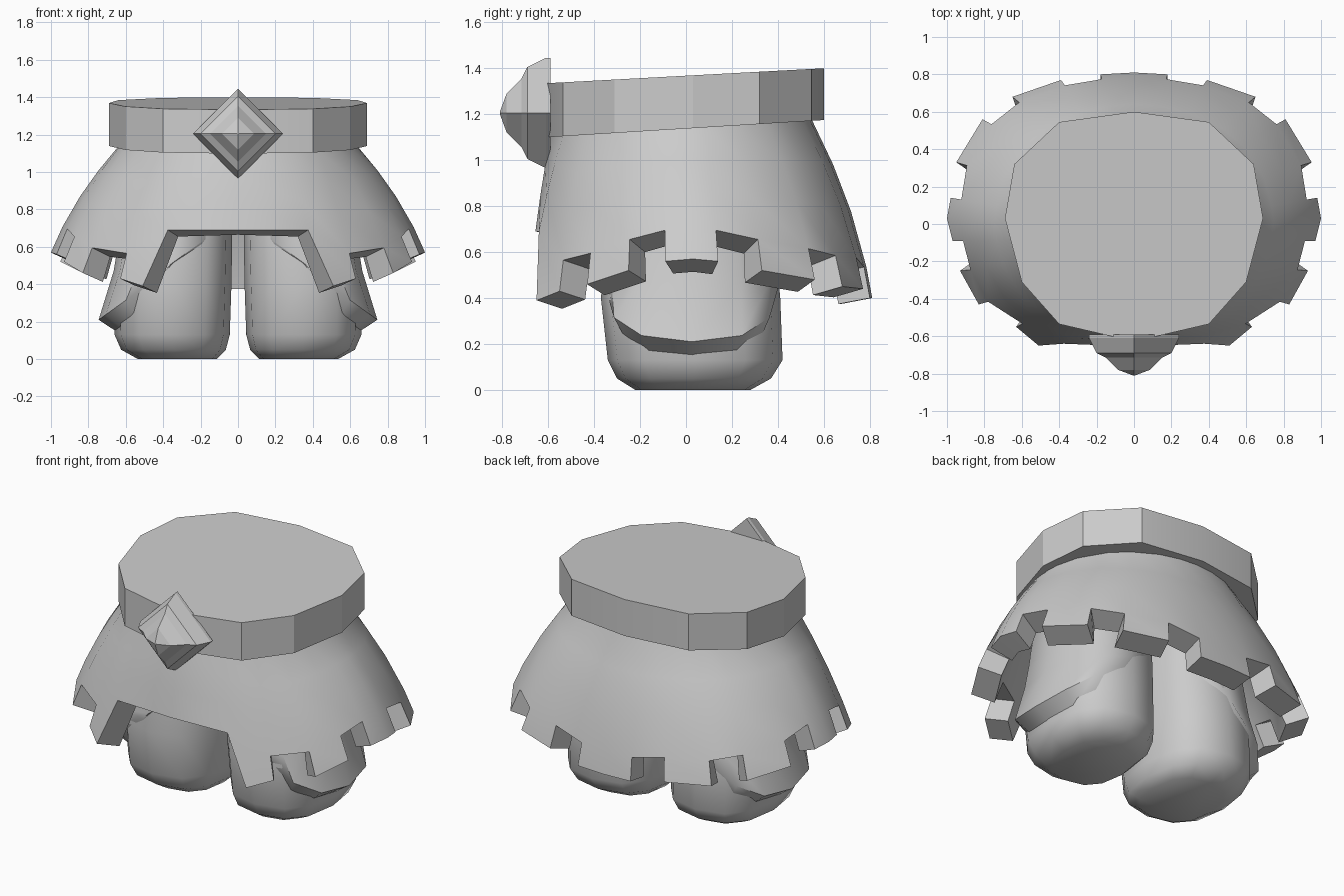
import bpy, math
from mathutils import Vector

if "Cube" in bpy.data.objects:
    bpy.data.objects.remove(bpy.data.objects["Cube"])

cloth = bpy.data.materials.new("plain grey")
cloth.use_nodes = True
grey = (0.6, 0.6, 0.6, 1)
cloth.diffuse_color = grey
cloth.node_tree.nodes["Principled BSDF"].inputs["Base Color"].default_value = grey


def make(name, verts, faces, angle=None, thickness=0):
    mesh = bpy.data.meshes.new(name)
    mesh.from_pydata(verts, [], faces)
    mesh.materials.append(cloth)
    obj = bpy.data.objects.new(name, mesh)
    bpy.context.collection.objects.link(obj)
    bpy.ops.object.select_all(action='DESELECT')
    obj.select_set(True)
    bpy.context.view_layer.objects.active = obj
    bpy.ops.object.mode_set(mode='EDIT')
    bpy.ops.mesh.select_all(action='SELECT')
    bpy.ops.mesh.delete_loose()
    if not thickness:
        bpy.ops.mesh.select_all(action='SELECT')
        bpy.ops.mesh.normals_make_consistent(inside=False)
    bpy.ops.object.mode_set(mode='OBJECT')
    if thickness:
        solid = obj.modifiers.new("cloth thickness", 'SOLIDIFY')
        solid.thickness = thickness
        solid.offset = -1
        bpy.ops.object.modifier_apply(modifier=solid.name)
    if angle:
        bpy.ops.object.shade_smooth_by_angle(angle=math.radians(angle))
    return obj


def loft(name, rings, angle=None):
    """Closed skin over rings that share a vertex count."""
    n = len(rings[0])
    verts = [v for ring in rings for v in ring]
    faces = [(r * n + i, r * n + (i + 1) % n, (r + 1) * n + (i + 1) % n, (r + 1) * n + i)
             for r in range(len(rings) - 1) for i in range(n)]
    faces += [tuple(range(n)), tuple(range(len(verts) - n, len(verts)))]
    return make(name, verts, faces, angle)


# Belt: faceted band, higher at the back
half = [(0, .6), (.4, .545), (.64, .32), (.69, .03), (.6, -.31), (.4, -.535), (.1, -.605)]
outline = half + [(-x, y) for x, y in reversed(half[1:])]
loft("belt", [[(x, y, z + slope * y) for x, y in outline]
              for z, slope in ((1.137, .062), (1.367, .054))], 20)

# Buckle: stepped four-sided gem
steps = [(-.59, .24), (-.61, .24), (-.69, .2), (-.715, .15), (-.78, .085), (-.81, .004)]
loft("buckle_gem", [[(r * math.cos(k * math.pi / 2), y, 1.205 + r * math.sin(k * math.pi / 2))
                     for k in range(4)] for y, r in steps])

# Skirt: hem points from back to front, teeth between alternate pairs
hem = [(0, .81, .4), (.18, .8, .4), (.39, .77, .44), (.65, .68, .45), (.81, .56, .48),
       (.95, .33, .52), (.98, .14, .56), (1, .03, .57), (.97, -.09, .56), (.93, -.25, .52),
       (.83, -.43, .46), (.63, -.55, .43), (.51, -.65, .39), (0, -.655, .69)]
notches = {1, 3, 5, 8, 10, 12}


def column(x, y, z, index):
    """Waist-to-hem points of one skirt column."""
    slit = index >= 12
    bottom = Vector((x, y, z))
    end = Vector((.375, -.64, .69)) if index == 12 else bottom
    a = math.atan2(end.y / .8, end.x)
    top = Vector((.64 * math.cos(a), .57 * math.sin(a) - .02, 0))
    top.z = 1.137 + .06 * top.y
    out = Vector((math.cos(a), math.sin(a), 0)) * .14 * (1 + .9 * min(0, math.sin(a)))
    last = 1 if slit else 1 - .135 / (top.z - z)
    pts = [top + Vector((-top.x * .05, -top.y * .05, .1))]
    for s in (0, .3, .62, 1):
        t = s * last
        pts.append(top.lerp(end, t) + out * t * (1 - t))
    return pts + [bottom]


right = [column(*p, i) for i, p in enumerate(hem)]
mirror = [[Vector((-p.x, p.y, p.z)) for p in c] for c in right]
columns = right + mirror[-2:0:-1]
verts = [p for c in columns for p in c]
count, rows = len(columns), len(columns[0])
faces = []
for i in range(count):
    j = (i + 1) % count
    interval = min(i, count - 1 - i)
    for r in range(rows - 1):
        if r == rows - 2 and interval in notches:
            continue
        faces.append((i * rows + r, i * rows + r + 1, j * rows + r + 1, j * rows + r))
skirt_faces = [f[::-1] for f in faces]
# Keep the winding outward so the thickness grows inward
a, b, c = (verts[k] for k in skirt_faces[0][:3])
if (b - a).cross(c - a).y < 0:
    skirt_faces = faces
make("skirt", verts, skirt_faces, 35, .14)


def oval(cx, rx, cy, ry, z, n=12):
    """Rounded-square ring."""
    ring = []
    for k in range(n):
        a = 2 * math.pi * k / n
        c, s = math.cos(a), math.sin(a)
        ring.append((cx + rx * math.copysign(abs(c) ** .8, c),
                     cy + ry * math.copysign(abs(s) ** .8, s), z))
    return ring


# Legs with a slanted overhanging cuff on the outer side
leg = [(.325, .21, .03, .25, 0), (.345, .28, .035, .335, .05), (.352, .308, .04, .38, .13),
       (.35, .315, .02, .39, .4), (.33, .3, .02, .36, .72), (.32, .26, .02, .33, 1)]
for side, label in ((1, "left"), (-1, "right")):
    def flip(ring):
        return [(side * x, y, z) for x, y, z in ring]
    loft(label + "_leg", [flip(oval(*r)) for r in leg], 50)
    lip = [(x, y, .21 + (.745 - x) * .72) for x, y, z in oval(.4, .345, .025, .38, 0)]
    upper = [(x, y, max(z, .21 + (.745 - x) * .72 + .02)) for x, y, z in oval(.36, .305, .02, .385, .47)]
    inner = [(x, y, .14 + (.66 - x) * .72) for x, y, z in oval(.4, .25, .03, .33, 0)]
    loft(label + "_cuff", [flip(r) for r in (inner, lip, upper, oval(.33, .28, .02, .35, .8))], 40)
